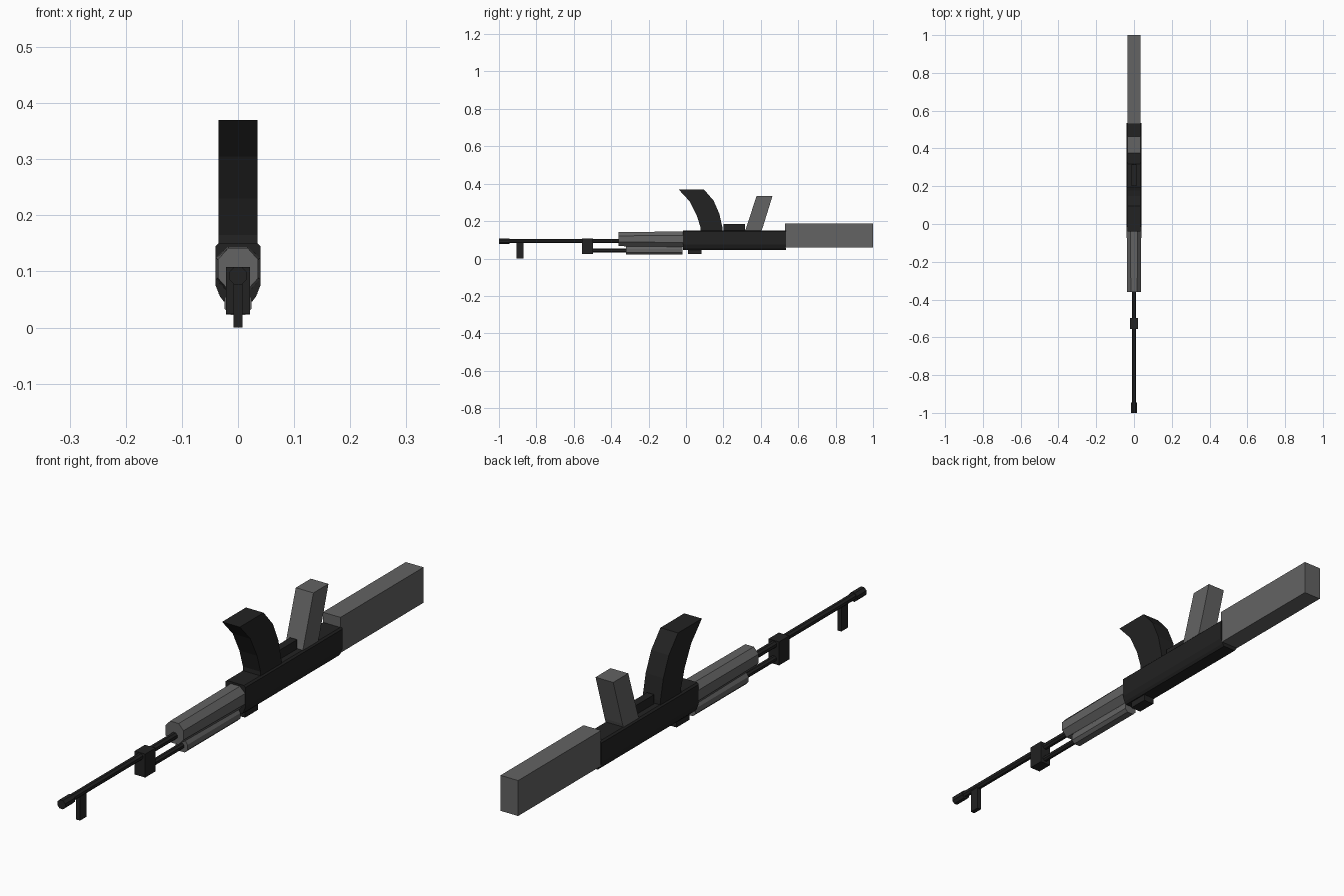
import bpy, math

if "Cube" in bpy.data.objects:
    bpy.data.objects.remove(bpy.data.objects["Cube"])


def material(name, v):
    m = bpy.data.materials.new(name)
    m.diffuse_color = (v, v, v, 1)
    m.use_nodes = True
    m.node_tree.nodes["Principled BSDF"].inputs["Base Color"].default_value = m.diffuse_color
    return m


BLACK = material("black metal", 0.016)
GREY = material("grey furniture", 0.125)


def mesh(name, verts, faces, mat):
    me = bpy.data.meshes.new(name)
    me.from_pydata(verts, [], faces)
    me.materials.append(mat)
    ob = bpy.data.objects.new(name, me)
    bpy.context.collection.objects.link(ob)
    bpy.context.view_layer.objects.active = ob
    ob.select_set(True)
    bpy.ops.object.mode_set(mode='EDIT')
    bpy.ops.mesh.select_all(action='SELECT')
    bpy.ops.mesh.normals_make_consistent(inside=False)
    bpy.ops.object.mode_set(mode='OBJECT')
    ob.select_set(False)
    return ob


def loft(name, rings, mat):
    """Skin a list of equal-length rings and cap both ends."""
    n, k = len(rings[0]), len(rings)
    faces = [(r * n + i, r * n + (i + 1) % n, (r + 1) * n + (i + 1) % n, (r + 1) * n + i)
             for r in range(k - 1) for i in range(n)]
    faces += [tuple(range(n)), tuple(range((k - 1) * n, k * n))]
    return mesh(name, [p for r in rings for p in r], faces, mat)


def half_ring(y, half):
    """Cross-section at y, mirrored from its right half (x, z)."""
    return [(x, y, z) for x, z in half] + [(-x, y, z) for x, z in reversed(half)]


def box(name, x, y0, y1, z0, z1, mat):
    h = [(x, z0), (x, z1)]
    return loft(name, [half_ring(y0, h), half_ring(y1, h)], mat)


def tube(name, r, y0, y1, z, mat, n=8):
    a = [math.tau * (i + .5) / n for i in range(n)]
    return loft(name, [[(r * math.cos(t), y, z + r * math.sin(t)) for t in a] for y in (y0, y1)], mat)


def blade(name, x, left, right, mat):
    """Upright part made of side-view edge points (y, z), front and back."""
    rings = [[(-x, *a), (x, *a), (x, *b), (-x, *b)] for a, b in zip(left, right)]
    return loft(name, rings, mat)


# barrel group
tube("barrel", 0.0125, -0.96, -0.34, 0.094, BLACK)
tube("muzzle", 0.017, -1.0, -0.945, 0.092, BLACK)
box("front_sight", 0.008, -0.905, -0.868, 0.0, 0.09, BLACK)
box("gas_block", 0.021, -0.555, -0.497, 0.024, 0.108, BLACK)
tube("gas_tube", 0.011, -0.5, -0.31, 0.043, BLACK)

# handguards
guard_front = [(0.016, 0.066), (0.036, 0.088), (0.036, 0.121), (0.017, 0.142)]
guard_back = [(0.016, 0.06), (0.039, 0.086), (0.039, 0.124), (0.018, 0.144)]
loft("handguard", [half_ring(-0.36, guard_front), half_ring(-0.0, guard_back)], GREY)
cover = [(0.013, 0.022), (0.024, 0.033), (0.024, 0.052), (0.015, 0.066)]
loft("gas_tube_cover", [half_ring(-0.32, cover), half_ring(-0.02, cover)], GREY)

# receiver with chamfered lower edges
body = [(0.025, 0.046), (0.032, 0.055), (0.04, 0.075), (0.04, 0.145), (0.034, 0.151)]
loft("receiver", [half_ring(-0.015, body), half_ring(0.535, body)], BLACK)
box("rear_sight", 0.021, 0.01, 0.083, 0.023, 0.06, BLACK)

# magazine, trigger guard, grip, stock
blade("magazine", 0.035,
      [(0.075, 0.13), (0.078, 0.165), (0.058, 0.23), (0.02, 0.305), (-0.04, 0.37)],
      [(0.198, 0.13), (0.195, 0.165), (0.178, 0.24), (0.147, 0.31), (0.095, 0.37)], BLACK)
box("trigger_guard", 0.014, 0.2, 0.315, 0.14, 0.184, BLACK)
blade("grip", 0.035, [(0.31, 0.135), (0.322, 0.165), (0.377, 0.333)],
      [(0.398, 0.135), (0.41, 0.165), (0.462, 0.333)], GREY)
box("stock", 0.035, 0.53, 1.0, 0.06, 0.187, GREY)
